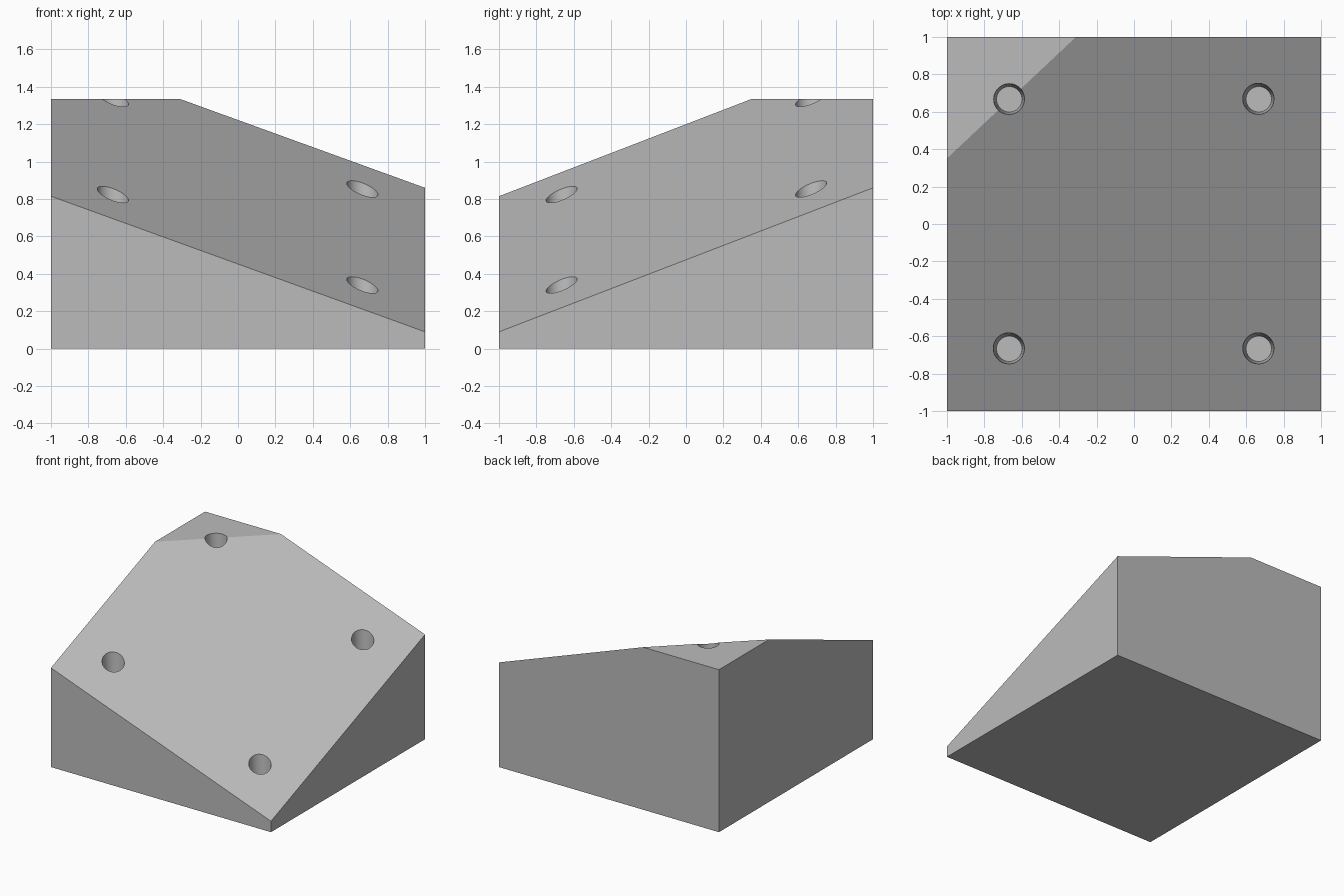
import bpy
import bmesh
from mathutils import Vector

if "Cube" in bpy.data.objects:
    bpy.data.objects.remove(bpy.data.objects["Cube"])

SLOPE_X, SLOPE_Y, MID = -0.3625, 0.385, 0.8375   # sloping top plane
TOP = 1.335


def plane_z(x, y):
    return MID + SLOPE_X * x + SLOPE_Y * y


grey = bpy.data.materials.new("plain grey")
grey.diffuse_color = (0.5, 0.5, 0.5, 1)
grey.use_nodes = True
grey.node_tree.nodes["Principled BSDF"].inputs["Base Color"].default_value = grey.diffuse_color

# Block: a box trimmed by the sloping plane, leaving a flat corner at the top
bm = bmesh.new()
bmesh.ops.create_cube(bm, size=2)
for v in bm.verts:
    v.co.z = TOP if v.co.z > 0 else 0
cut = bmesh.ops.bisect_plane(
    bm, geom=bm.verts[:] + bm.edges[:] + bm.faces[:],
    plane_co=Vector((0, 0, MID)), plane_no=Vector((-SLOPE_X, -SLOPE_Y, 1)),
    clear_outer=True)
rim = [e for e in bm.edges if e.is_boundary]
bmesh.ops.holes_fill(bm, edges=rim, sides=0)
bmesh.ops.recalc_face_normals(bm, faces=bm.faces[:])
mesh = bpy.data.meshes.new("wedge_block")
bm.to_mesh(mesh)
bm.free()
block = bpy.data.objects.new("wedge_block", mesh)
bpy.context.collection.objects.link(block)
mesh.materials.append(grey)

# Four slightly tapered blind holes, equally deep below the sloping face
DEPTH, RISE = 0.22, 0.1
for x in (-0.667, 0.667):
    for y in (-0.667, 0.667):
        z = plane_z(x, y) + (RISE - DEPTH) / 2
        bpy.ops.mesh.primitive_cone_add(
            vertices=48, radius1=0.068, radius2=0.09,
            depth=DEPTH + RISE, location=(x, y, z))
        cutter = bpy.context.object
        cutter.name = "hole_cutter"
        cutter.data.materials.append(grey)
        cutter.hide_render = True
        mod = block.modifiers.new("hole", 'BOOLEAN')
        mod.object = cutter
        mod.operation = 'DIFFERENCE'
        mod.solver = 'EXACT'
        bpy.context.view_layer.objects.active = block
        bpy.ops.object.modifier_apply(modifier=mod.name)
        bpy.data.objects.remove(cutter)

# Smooth hole walls, sharp block edges
bpy.ops.object.select_all(action='DESELECT')
block.select_set(True)
bpy.context.view_layer.objects.active = block
bpy.ops.object.shade_smooth_by_angle(angle=0.35)
